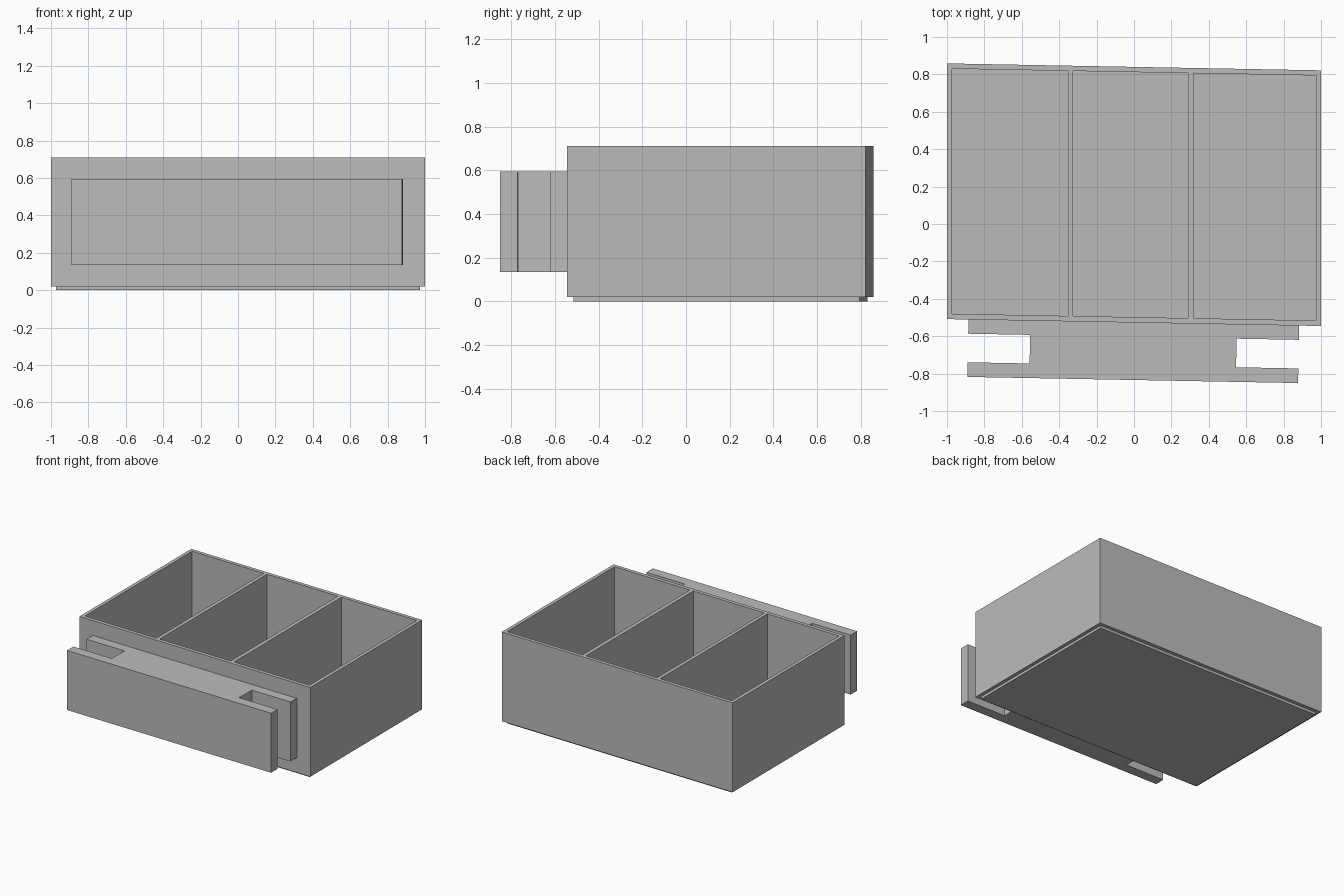
import bpy
import bmesh

cube = bpy.data.objects.get("Cube")
if cube:
    bpy.data.objects.remove(cube, do_unlink=True)

SKEW = 0.0185          # the bin leans slightly off square in plan
FLOOR = 0.04           # inner floor height

# One plain grey plastic
grey = bpy.data.materials.new("grey plastic")
grey.use_nodes = True
grey.diffuse_color = (0.5, 0.5, 0.5, 1)
grey.node_tree.nodes["Principled BSDF"].inputs["Base Color"].default_value = (0.5, 0.5, 0.5, 1)


def prism(bm, faces, height):
    """Raise a flat set of faces into a solid and return its top faces."""
    result = bmesh.ops.extrude_face_region(bm, geom=faces)["geom"]
    verts = [g for g in result if isinstance(g, bmesh.types.BMVert)]
    bmesh.ops.translate(bm, verts=verts, vec=(0, 0, height))
    return [g for g in result if isinstance(g, bmesh.types.BMFace)]


def finish(name, bm, turn=0.0, pivot=0.0):
    """Skew the plan, then store the mesh as a named object."""
    for v in bm.verts:
        x, y = v.co.x, v.co.y
        v.co.x = x + turn * (y - pivot)
        v.co.y = y - SKEW * x
    bmesh.ops.recalc_face_normals(bm, faces=bm.faces)
    mesh = bpy.data.meshes.new(name)
    bm.to_mesh(mesh)
    bm.free()
    mesh.materials.append(grey)
    obj = bpy.data.objects.new(name, mesh)
    bpy.context.collection.objects.link(obj)
    return obj


# Bin body: walls and dividers stay up, the three wells are pushed down
xs = [-1, -0.973, -0.353, -0.325, 0.29, 0.32, 0.973, 1]
ys = [-0.527, -0.498, 0.812, 0.84]
z0, z1 = 0.02, 0.71
bm = bmesh.new()
grid = [[bm.verts.new((x, y, z0)) for y in ys] for x in xs]
cells = [bm.faces.new((grid[i][j], grid[i + 1][j], grid[i + 1][j + 1], grid[i][j + 1]))
         for i in range(len(xs) - 1) for j in range(len(ys) - 1)]
top = prism(bm, cells, z1 - z0)
wells = []
for face in top:
    c = face.calc_center_median()
    column = sum(x < c.x for x in xs) - 1
    if column % 2 == 1 and ys[1] < c.y < ys[2]:
        wells.append(face)
for face in wells:
    sunk = bmesh.ops.extrude_face_region(bm, geom=[face])["geom"]
    verts = [g for g in sunk if isinstance(g, bmesh.types.BMVert)]
    bmesh.ops.translate(bm, verts=verts, vec=(0, 0, FLOOR - z1))
    if face.is_valid:
        bm.faces.remove(face)
finish("bin_body", bm)

# Stacking foot: shallow plate under the bin
bm = bmesh.new()
foot = [(xs[1], ys[1]), (xs[-2], ys[1]), (xs[-2], ys[2]), (xs[1], ys[2])]
prism(bm, [bm.faces.new([bm.verts.new((x, y, 0)) for x, y in foot])], z0)
finish("stacking_foot", bm)

# Mounting rail: H-shaped plan on the front wall
left, right, neck_left, neck_right = -0.888, 0.88, -0.557, 0.547
back, flange, plate, front = ys[0], -0.603, -0.756, -0.834
outline = [(left, front), (right, front), (right, plate), (neck_right, plate),
           (neck_right, flange), (right, flange), (right, back), (left, back),
           (left, flange), (neck_left, flange), (neck_left, plate), (left, plate)]
bm = bmesh.new()
prism(bm, [bm.faces.new([bm.verts.new((x, y, 0.135)) for x, y in outline])], 0.46)
finish("mounting_rail", bm, SKEW, -0.69)
